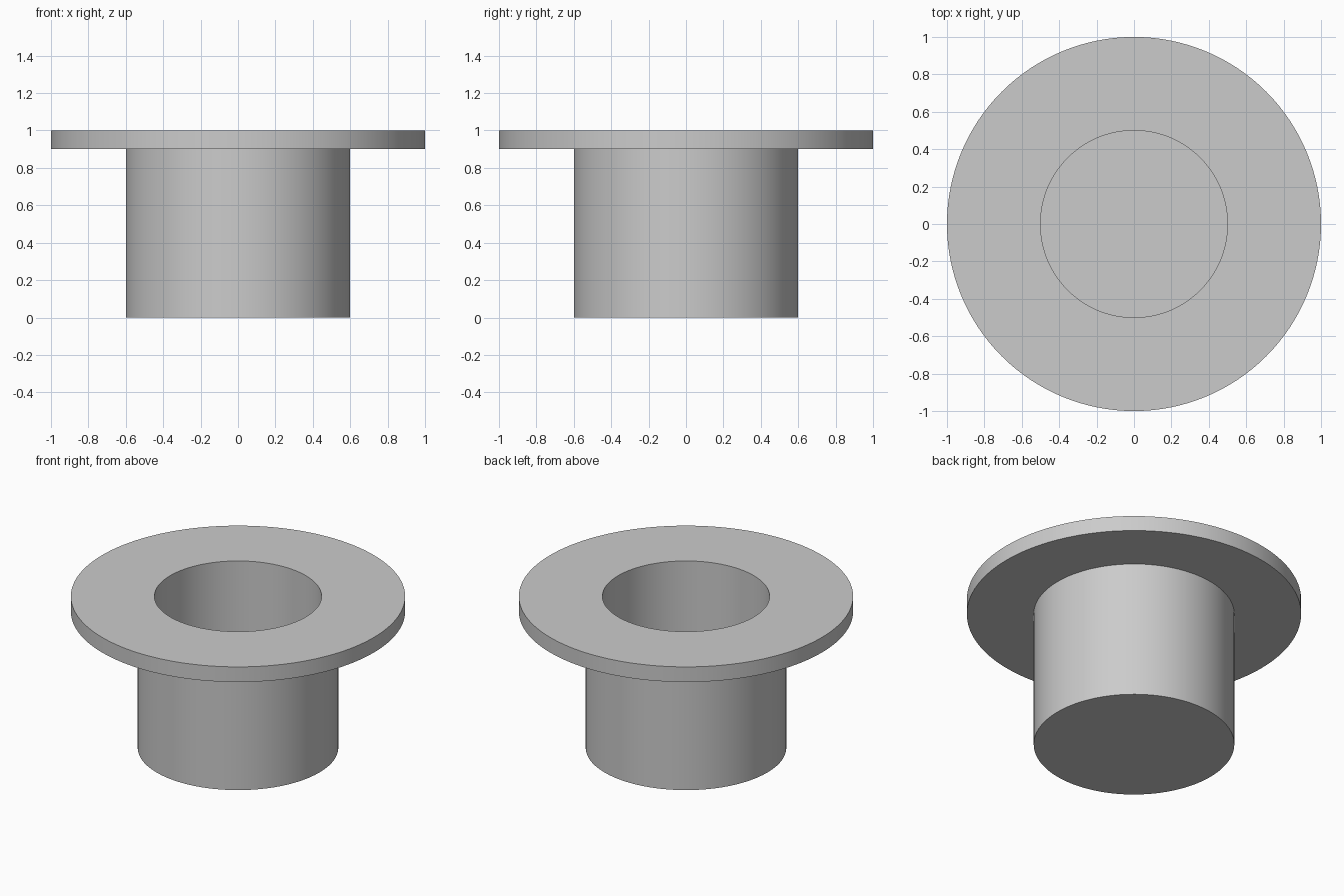
import bpy
import bmesh
import math

cube = bpy.data.objects.get("Cube")
if cube:
    bpy.data.objects.remove(cube, do_unlink=True)

SEGMENTS = 128
WALL = 0.1
FLANGE_R, BODY_R, BORE_R, HEIGHT = 1.0, 0.6, 0.5, 1.0

# Plain grey material
grey = bpy.data.materials.new("plain grey")
grey.use_nodes = True
colour = (0.6, 0.6, 0.6, 1.0)
grey.diffuse_color = colour
grey.node_tree.nodes["Principled BSDF"].inputs["Base Color"].default_value = colour


def lathe(name, profile, material):
    """Revolve an (r, z) profile about z, capping both ends with discs."""
    bm = bmesh.new()
    rings = []
    for r, z in profile:
        angles = [math.tau * i / SEGMENTS for i in range(SEGMENTS)]
        rings.append([bm.verts.new((r * math.cos(a), r * math.sin(a), z)) for a in angles])
    for low, high in zip(rings, rings[1:]):
        for i in range(SEGMENTS):
            j = (i + 1) % SEGMENTS
            bm.faces.new((low[i], low[j], high[j], high[i]))
    bm.faces.new(rings[0][::-1])
    bm.faces.new(rings[-1])
    bmesh.ops.recalc_face_normals(bm, faces=bm.faces)
    mesh = bpy.data.meshes.new(name)
    bm.to_mesh(mesh)
    bm.free()
    mesh.materials.append(material)
    obj = bpy.data.objects.new(name, mesh)
    bpy.context.collection.objects.link(obj)
    bpy.ops.object.select_all(action='DESELECT')
    obj.select_set(True)
    bpy.context.view_layer.objects.active = obj
    bpy.ops.object.shade_smooth_by_angle(angle=math.radians(30))
    return obj


# Flanged cup: outer wall, flange, then down the bore to the closed floor
lathe("flanged_cup", [
    (BODY_R, 0),
    (BODY_R, HEIGHT - WALL),
    (FLANGE_R, HEIGHT - WALL),
    (FLANGE_R, HEIGHT),
    (BORE_R, HEIGHT),
    (BORE_R, WALL),
], grey)
